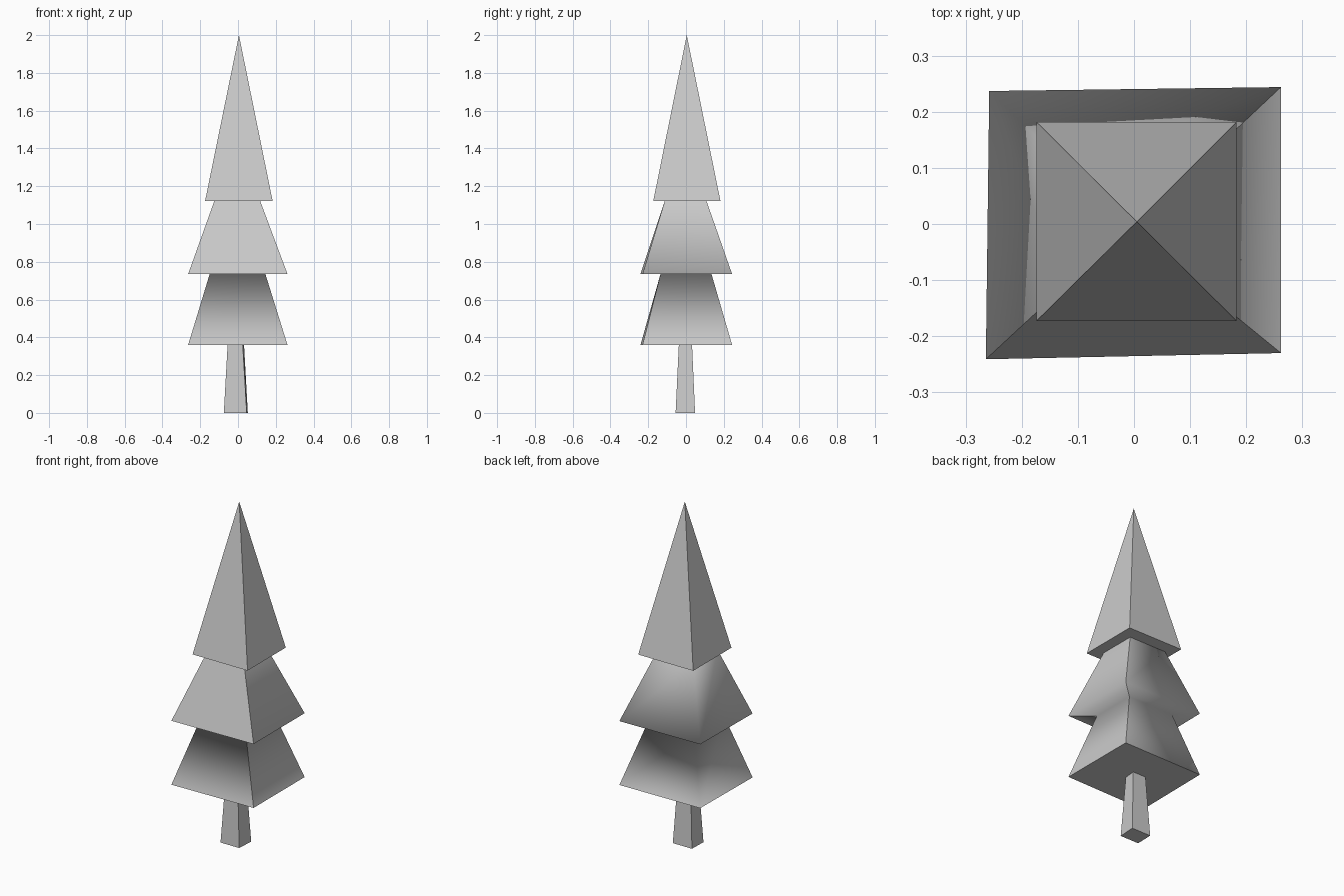
import bpy, bmesh

cube = bpy.data.objects.get("Cube")
if cube:
    bpy.data.objects.remove(cube, do_unlink=True)

grey = bpy.data.materials.new("light_grey")
grey.use_nodes = True
colour = (0.6, 0.6, 0.6, 1)
grey.diffuse_color = colour
grey.node_tree.nodes["Principled BSDF"].inputs["Base Color"].default_value = colour


def rect(x0, x1, y0, y1):
    """Four corners: front left, front right, back right, back left."""
    return [(x0, y0), (x1, y0), (x1, y1), (x0, y1)]


def stack(name, rings, apex=None, smooth=False, cap_top=True):
    """Loft four-cornered rings given as (z, corners), bottom to top."""
    bm = bmesh.new()
    loops = [[bm.verts.new((x, y, z)) for x, y in pts] for z, pts in rings]
    bm.faces.new(loops[0][::-1])
    for low, high in zip(loops, loops[1:]):
        for i in range(4):
            j = (i + 1) % 4
            bm.faces.new((low[i], low[j], high[j], high[i]))
    if apex:
        tip = bm.verts.new(apex)
        for i in range(4):
            bm.faces.new((loops[-1][i], loops[-1][(i + 1) % 4], tip))
    elif cap_top:
        bm.faces.new(loops[-1])
    if smooth:
        for f in bm.faces:
            f.smooth = True
        # Corners stay crisp except the soft back one
        for low, high in zip(loops, loops[1:]):
            for i in range(3):
                bm.edges.get((low[i], high[i])).smooth = False
        # Crisp skirt around the base and along the front of the upper tier
        for i in range(4):
            bm.edges.get((loops[0][i], loops[0][(i + 1) % 4])).smooth = False
        bm.edges.get((loops[2][0], loops[2][1])).smooth = False
    mesh = bpy.data.meshes.new(name)
    bm.to_mesh(mesh)
    bm.free()
    mesh.materials.append(grey)
    obj = bpy.data.objects.new(name, mesh)
    bpy.context.collection.objects.link(obj)
    return obj


# Tapered trunk
stack("trunk", [
    (0, [(-0.075, -0.055), (0.046, -0.055), (0.052, 0.048), (-0.072, 0.048)]),
    (0.36, [(-0.055, -0.038), (0.025, -0.038), (0.032, 0.032), (-0.053, 0.032)]),
])

# Lower and middle branch tiers, one skewed body
skirt = [(-0.264, -0.241), (0.262, -0.23), (0.262, 0.244), (-0.258, 0.237)]
stack("lower_branches", [
    (0.36, skirt),
    (0.735, rect(-0.15, 0.145, -0.135, 0.135)),
    (0.735, skirt),
    (1.123, rect(-0.125, 0.117, -0.112, 0.108)),
], smooth=True, cap_top=False)

# Pointed top tier
stack("top_branches", [(1.123, rect(-0.174, 0.183, -0.173, 0.182))],
      apex=(0.005, 0.004, 2))
